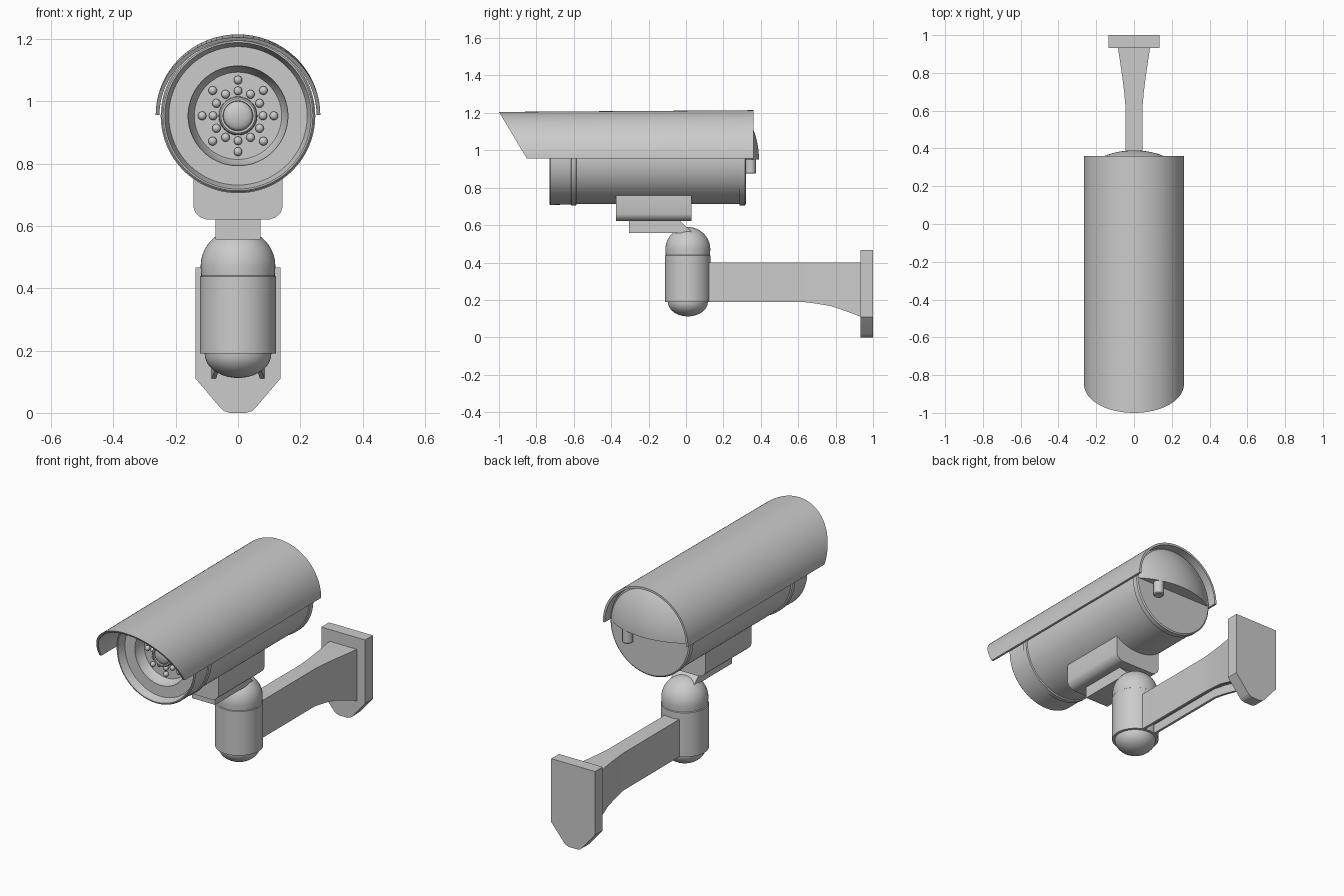
import bpy, bmesh
from math import sin, cos, pi, radians, sqrt
from mathutils import Vector

if "Cube" in bpy.data.objects:
    bpy.data.objects.remove(bpy.data.objects["Cube"])

AX = 0.953  # height of the camera axis


def finish(name, bm):
    bmesh.ops.remove_doubles(bm, verts=bm.verts, dist=1e-5)
    bmesh.ops.recalc_face_normals(bm, faces=bm.faces)
    me = bpy.data.meshes.new(name)
    bm.to_mesh(me)
    bm.free()
    ob = bpy.data.objects.new(name, me)
    bpy.context.collection.objects.link(ob)
    bpy.ops.object.select_all(action='DESELECT')
    ob.select_set(True)
    bpy.context.view_layer.objects.active = ob
    bpy.ops.object.shade_smooth_by_angle(angle=radians(32))
    return ob


def skin(bm, rings, closed=True, loop=False):
    """Bridge successive rings of points with quads."""
    vs = [[bm.verts.new(p) for p in r] for r in rings]
    n = len(vs[0])
    pairs = list(zip(vs, vs[1:])) + ([(vs[-1], vs[0])] if loop else [])
    for a, b in pairs:
        for i in range(n if closed else n - 1):
            j = (i + 1) % n
            bm.faces.new((a[i], a[j], b[j], b[i]))
    return vs


def lathe(name, prof, axis, center=(0, 0, 0), n=64, keep_above=None):
    """Revolve (radius, height) points around the y or z axis."""
    bm = bmesh.new()
    rings = []
    for r, h in prof:
        r = max(r, 1e-7)
        ring = []
        for i in range(n):
            a = 2 * pi * i / n
            p = (r * cos(a), h, r * sin(a)) if axis == 'y' else (r * cos(a), r * sin(a), h)
            ring.append(Vector(p) + Vector(center))
        rings.append(ring)
    skin(bm, rings)
    bmesh.ops.remove_doubles(bm, verts=bm.verts, dist=1e-5)
    if keep_above is not None:
        bmesh.ops.bisect_plane(bm, geom=bm.verts[:] + bm.edges[:] + bm.faces[:],
                               plane_co=(0, 0, keep_above), plane_no=(0, 0, 1), clear_inner=True)
        bmesh.ops.holes_fill(bm, edges=[e for e in bm.edges if e.is_boundary], sides=0)
    return finish(name, bm)


def prism(name, pts, axis, a, b):
    """Extrude a 2D outline along x (points are y,z) or y (points are x,z)."""
    bm = bmesh.new()
    put = (lambda p, t: (t, p[0], p[1])) if axis == 'x' else (lambda p, t: (p[0], t, p[1]))
    lo, hi = skin(bm, [[put(p, a) for p in pts], [put(p, b) for p in pts]])
    bm.faces.new(lo)
    bm.faces.new(hi)
    return finish(name, bm)


def mirrored(half):
    return half + [(-x, z) for x, z in reversed(half)]


# camera housing: barrel with collar rings and stepped front recess
lathe("housing", [(0, .32), (.24, .32), (.247, .315), (.247, .287), (.241, .285),
                  (.241, -.585), (.248, -.588), (.248, -.612), (.243, -.615), (.245, -.725),
                  (.24, -.73), (.235, -.73), (.222, -.685), (.16, -.685), (.16, -.67),
                  (.14, -.63), (0, -.63)], 'y', (0, 0, AX), 96)

# lens barrel and glass
glass = [(.047 * cos(t * pi / 12), -.668 - .018 * sin(t * pi / 12)) for t in range(7)]
lathe("lens", [(.062, -.63), (.06, -.675), (.055, -.68), (.048, -.68)] + glass, 'y', (0, 0, AX), 40)

# two rings of infrared lights
bm = bmesh.new()
for count, rad in ((12, .08), (8, .115)):
    for i in range(count):
        a = 2 * pi * i / count
        ret = bmesh.ops.create_uvsphere(bm, u_segments=14, v_segments=8, radius=.014)
        bmesh.ops.translate(bm, verts=ret['verts'], vec=(rad * cos(a), -.638, AX + rad * sin(a)))
finish("infrared_lights", bm)

# sun hood: half-round shell with slanted front, slightly lower at the front
bm = bmesh.new()
N = 48


def hood_arc(r, front):
    pts = []
    for i in range(N + 1):
        a = pi * i / N
        h = r * sin(a)
        y = -.85 - .15 * h / .262 if front else .36
        pts.append((r * cos(a) * 1.008, y, .955 + h * (.955 if front else .99)))
    return pts


R, r = .262, .25
vs = skin(bm, [hood_arc(R, True), hood_arc(R, False), hood_arc(r, False), hood_arc(r, True)],
          closed=False, loop=True)
for k in (0, N):
    bm.faces.new([ring[k] for ring in vs])
finish("sun_hood", bm)

# rear dome cap (upper half only) and cable gland beneath it
H, C = .07, .235
S = (C * C + H * H) / (2 * H)
cap = [(C * k / 12, .32 + H - S + sqrt(S * S - (C * k / 12) ** 2)) for k in range(13)]
lathe("rear_cap", cap + [(0, .315)], 'y', (0, 0, AX), 64, keep_above=.95)
lathe("cable_gland", [(0, .875), (.024, .875), (.028, .88), (.028, .96), (0, .96)],
      'z', (.12, .345, 0), 24)

# mounting block under the housing and the tongue below it
prism("mount_block", mirrored([(.143, .765), (.143, .66), (.137, .642), (.12, .627), (.103, .621)]),
      'y', -.375, .03)
prism("mount_tongue", [(-.305, .625), (-.305, .557), (.0, .557), (.035, .56), (-.035, .625)],
      'x', -.072, .072)

# swivel joint: sleeve with a ball on top and a smaller ball below
top = [(.12 * cos(t * pi / 20), .47 + .12 * sin(t * pi / 20)) for t in range(11)]
low = [(.107 * sin(t * pi / 20), .19 - .078 * cos(t * pi / 20)) for t in range(11)]
lathe("swivel_joint", low + [(.122, .19), (.122, .437), (.118, .44)] + top, 'z', (0, .01, 0), 48)

# wall arm: flared beam with a channel along the underside
bm = bmesh.new()
rings = []
for y, w, zb in ((.06, .045, .19), (.62, .045, .19), (.70, .052, .18), (.78, .062, .166),
                 (.86, .074, .138), (.94, .086, .108)):
    t = w - .014
    rings.append([(w, y, .40), (w, y, zb), (t, y, zb), (t, y, zb + .05),
                  (-t, y, zb + .05), (-t, y, zb), (-w, y, zb), (-w, y, .40)])
vs = skin(bm, rings)
bm.faces.new(vs[0])
bm.faces.new(vs[-1])
finish("wall_arm", bm)

# wall plate with tapered bottom
prism("wall_plate", mirrored([(.136, .466), (.136, .11), (.058, .018), (.045, .006), (.025, 0)]),
      'y', .932, 1.0)
